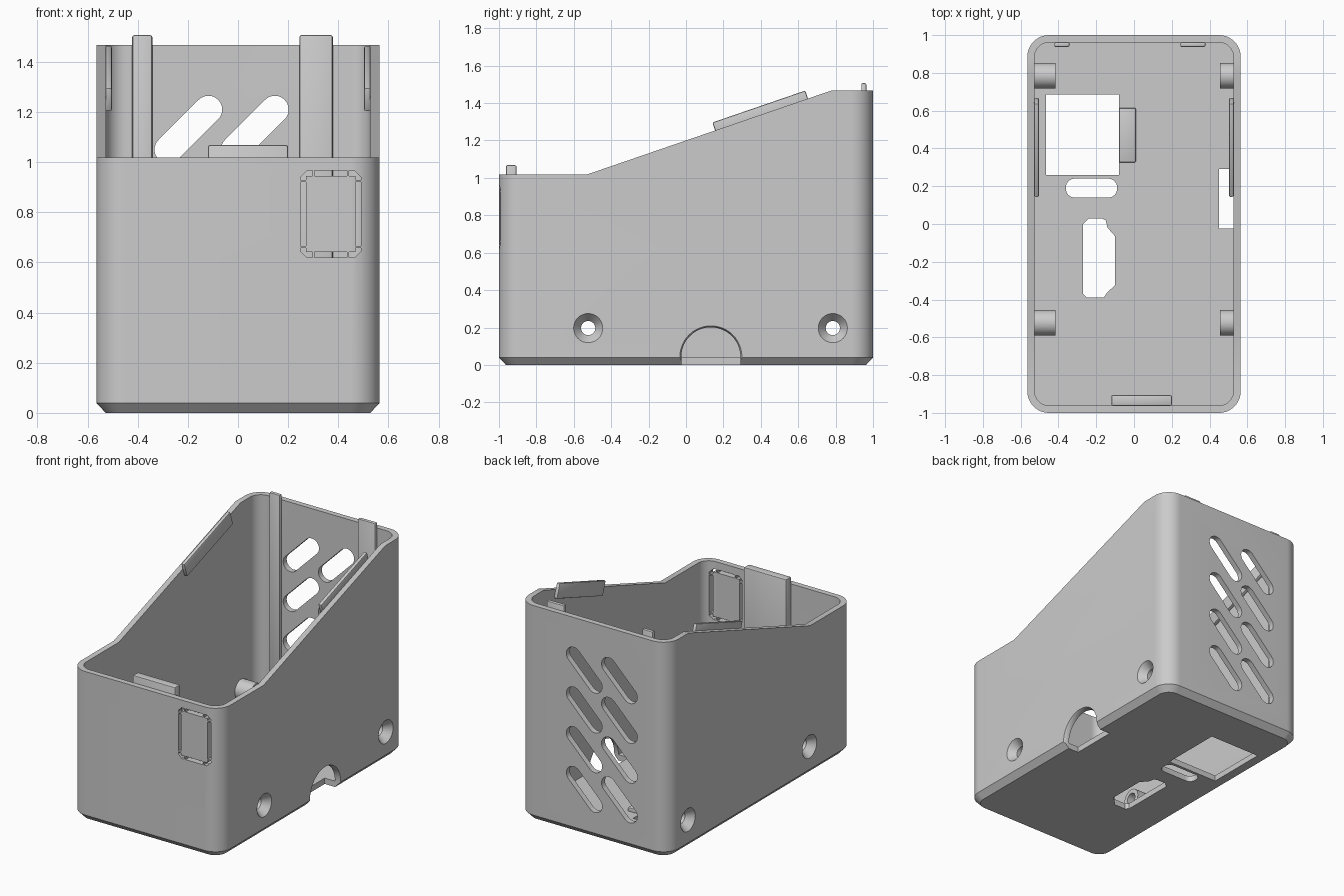
import bpy, bmesh, math
from mathutils import Vector

cube = bpy.data.objects.get("Cube")
if cube:
    bpy.data.objects.remove(cube, do_unlink=True)

gray = bpy.data.materials.new("light gray plastic")
gray.use_nodes = True
COLOR = (0.6, 0.6, 0.6, 1)
gray.diffuse_color = COLOR
gray.node_tree.nodes["Principled BSDF"].inputs["Base Color"].default_value = COLOR

W, D, FRONT_H, BACK_H = 0.565, 1.0, 1.018, 1.468
IN_W, IN_D, FLOOR = 0.527, 0.962, 0.04
SLOPE_A, SLOPE_B = Vector((-0.53, FRONT_H)), Vector((0.78, BACK_H))


def place(axis, u, v, a):
    return {"x": (a, u, v), "y": (u, a, v), "z": (u, v, a)}[axis]


def loft(name, axis, sections):
    """Closed solid through (position, profile) sections along an axis."""
    bm = bmesh.new()
    rings = [[bm.verts.new(place(axis, u, v, a)) for u, v in pts] for a, pts in sections]
    n = len(rings[0])
    for lo, hi in zip(rings, rings[1:]):
        for i in range(n):
            j = (i + 1) % n
            bm.faces.new((lo[i], lo[j], hi[j], hi[i]))
    bm.faces.new(rings[0])
    bm.faces.new(rings[-1])
    bmesh.ops.recalc_face_normals(bm, faces=bm.faces)
    mesh = bpy.data.meshes.new(name)
    bm.to_mesh(mesh)
    bm.free()
    mesh.materials.append(gray)
    obj = bpy.data.objects.new(name, mesh)
    bpy.context.collection.objects.link(obj)
    return obj


def prism(name, axis, pts, a, b):
    return loft(name, axis, [(a, pts), (b, pts)])


def rect(u0, u1, v0, v1):
    return [(u0, v0), (u1, v0), (u1, v1), (u0, v1)]


def rounded(cu, cv, hu, hv, r, angle=0, n=8):
    """Rounded rectangle profile, optionally turned about its centre."""
    pts = []
    for k, (su, sv) in enumerate([(1, 1), (-1, 1), (-1, -1), (1, -1)]):
        for i in range(n + 1):
            t = (k + i / n) * math.pi / 2
            u = su * (hu - r) + r * math.cos(t)
            v = sv * (hv - r) + r * math.sin(t)
            pts.append((cu + u * math.cos(angle) - v * math.sin(angle),
                        cv + u * math.sin(angle) + v * math.cos(angle)))
    return pts


def circle(cu, cv, r, n=32):
    return [(cu + r * math.cos(2 * math.pi * i / n), cv + r * math.sin(2 * math.pi * i / n))
            for i in range(n)]


def activate(obj):
    bpy.ops.object.select_all(action="DESELECT")
    obj.select_set(True)
    bpy.context.view_layer.objects.active = obj


def combine(target, tool, operation="DIFFERENCE"):
    mod = target.modifiers.new("combine", "BOOLEAN")
    mod.operation, mod.solver, mod.object = operation, "EXACT", tool
    activate(target)
    bpy.ops.object.modifier_apply(modifier=mod.name)
    bpy.data.objects.remove(tool, do_unlink=True)


# Outer shell with a chamfered bottom edge
outline = rounded(0, 0, W, D, 0.115, n=12)
case = loft("case_shell", "z", [
    (0, rounded(0, 0, W - 0.037, D - 0.037, 0.08, n=12)),
    (FLOOR, outline), (1.6, outline)])

# Hollow inside and sloping top
combine(case, prism("cavity", "z", rounded(0, 0, IN_W, IN_D, 0.08, n=12), FLOOR, 1.8))
combine(case, prism("top_cut", "x", [(-1.2, FRONT_H), SLOPE_A, SLOPE_B, (1.2, BACK_H),
                                     (1.2, 2), (-1.2, 2)], -1, 1))

# Screw bosses with countersunk holes, longer on the model's right
for side, tip in ((-1, 0.415), (1, 0.455)):
    for y in (-0.523, 0.785):
        z = 0.197
        combine(case, prism("boss", "x", circle(y, z, 0.067), side * tip, side * 0.54), "UNION")
        combine(case, loft("screw_hole", "x", [
            (side * 0.38, circle(y, z, 0.038)), (side * 0.515, circle(y, z, 0.038)),
            (side * W, circle(y, z, 0.078)), (side * 0.6, circle(y, z, 0.078))]))


# Arched cable notch at the foot of the left wall
def arch(r):
    steps = 24
    return [(0.133 + r * math.cos(math.pi * i / steps), 0.043 + r * math.sin(math.pi * i / steps))
            for i in range(steps + 1)] + [(0.133 - r, -0.1), (0.133 + r, -0.1)]


combine(case, loft("cable_notch", "x", [(0.45, arch(0.158)), (0.55, arch(0.158)),
                                        (W, arch(0.166)), (0.6, arch(0.166))]))

# Diagonal vents through the back wall
for row in range(4):
    for x in (-0.198, 0.067):
        slot = rounded(x, 1.13 - row * 0.271, 0.168, 0.055, 0.0545, math.pi / 4)
        combine(case, prism("vent", "y", slot, 0.9, 1.1))

# Floor openings
port = [(-0.27, -0.37), (-0.25, -0.39), (-0.16, -0.39), (-0.14, -0.36), (-0.10, -0.325),
        (-0.10, -0.065), (-0.14, -0.02), (-0.15, 0.02), (-0.17, 0.03), (-0.24, 0.03), (-0.27, 0)]
for opening in (rect(-0.465, -0.08, 0.26, 0.685),
                rounded(-0.225, 0.19, 0.135, 0.05, 0.045), port):
    combine(case, prism("floor_opening", "z", opening, -0.1, 0.1))

# Button panel: thin slots through the front wall, leaving small bridges
CX, CZ, HX, HZ, T = 0.37, 0.793, 0.12, 0.173, 0.022
for s in (-1, 1):
    slots = [rect(CX + s * (HX - T), CX + s * HX, CZ - HZ + 0.045, CZ + HZ - 0.045),
             rect(CX - HX + 0.055, CX + HX - 0.055, CZ + s * (HZ - T), CZ + s * HZ)]
    for t in (-1, 1):
        corner = [(HX - 0.047, HZ), (HX - 0.025, HZ), (HX, HZ - 0.025), (HX, HZ - 0.037),
                  (HX - T, HZ - 0.037), (HX - T, HZ - T), (HX - 0.047, HZ - T)]
        slots.append([(CX + s * u, CZ + t * v) for u, v in corner])
    for slot in slots:
        combine(case, prism("panel_slot", "y", slot, -1.1, -0.9))

# Alignment ribs standing on the floor against the front and back walls
parts = [
    prism("back_right_rib", "z", rect(-0.422, -0.342, 0.937, 0.964), 0.03, 1.507),
    prism("back_left_rib", "z", rect(0.245, 0.378, 0.937, 0.964), 0.03, 1.507),
    prism("front_rib", "z", rect(-0.12, 0.2, -0.963, -0.906), 0.03, 1.068),
    prism("floor_plate", "z", rect(-0.08, 0.01, 0.325, 0.615), 0.03, 0.065)]

# Slanted lips inside the sloping side edges
along = (SLOPE_B - SLOPE_A).normalized()
up = Vector((-along.y, along.x))
start = SLOPE_A + along * 0.725
lip = [start - up * 0.055, start + along * 0.525 - up * 0.055,
       start + along * 0.525 + up * 0.045, start + up * 0.045]
for side, name in ((-1, "right_lip"), (1, "left_lip")):
    parts.append(prism(name, "x", lip, side * 0.503, side * 0.529))

for part in parts:
    bevel = part.modifiers.new("soft_edges", "BEVEL")
    bevel.width, bevel.segments = 0.008, 2
    activate(part)
    bpy.ops.object.modifier_apply(modifier=bevel.name)

for obj in [case] + parts:
    activate(obj)
    bpy.ops.object.shade_smooth_by_angle(angle=math.radians(30))
